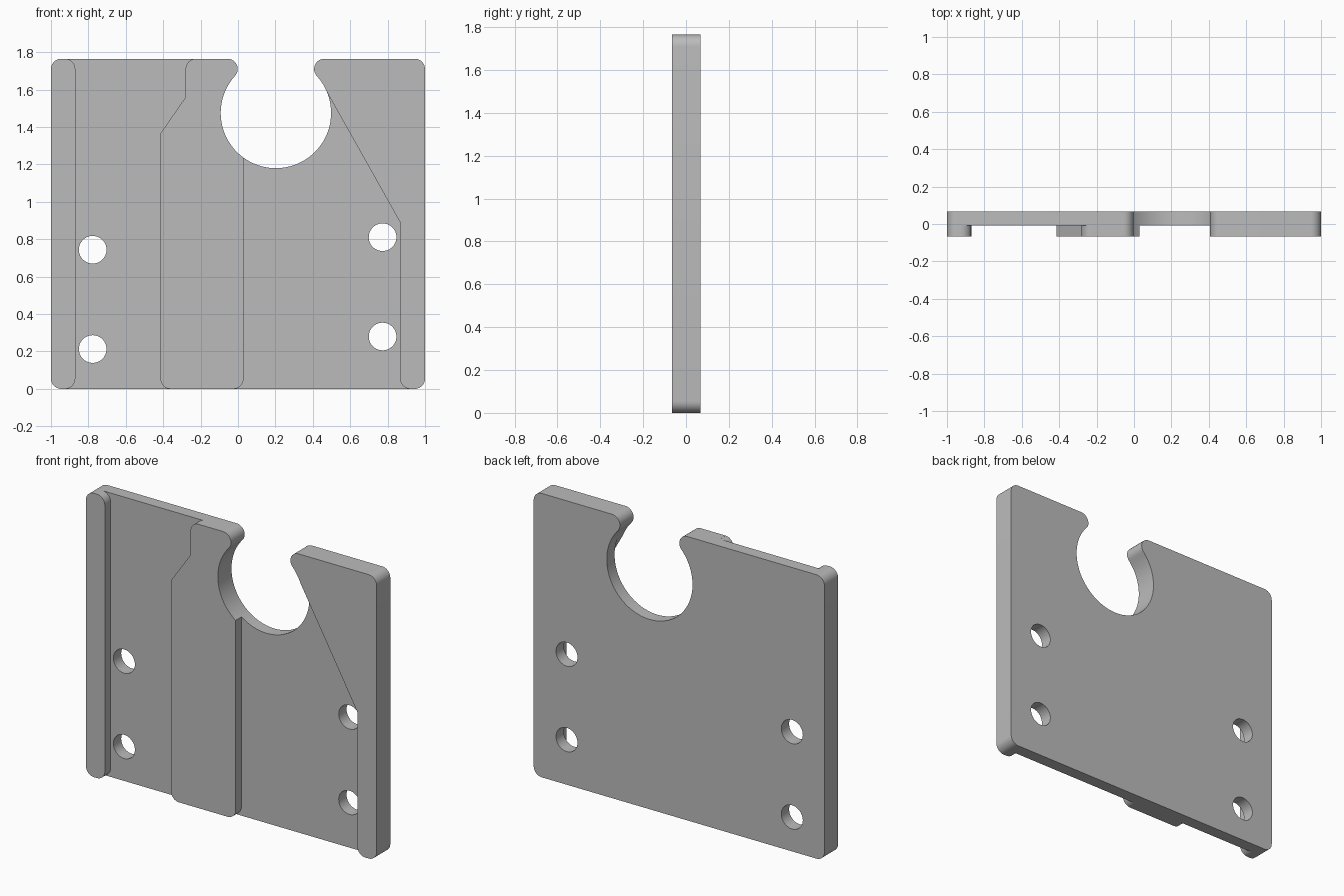
import bpy, bmesh, math

old = bpy.data.objects.get("Cube")
if old:
    bpy.data.objects.remove(old, do_unlink=True)

TOP, FRONT, STEP, BACK = 1.765, -0.066, -0.009, 0.068
R = 0.055                        # corner rounding
HI = TOP - R                     # centre height of the upper roundings
CX, CZ, CR = 0.2025, 1.475, 0.295  # clamp opening
OUT = 0.2                        # cutter overshoot


def arc(cx, cz, r, start, end, steps=10):
    """Points on an arc in the XZ plane, angles in degrees."""
    angles = [math.radians(start + (end - start) * i / steps) for i in range(steps + 1)]
    return [(cx + r * math.cos(a), cz + r * math.sin(a)) for a in angles]


def prism(name, outline, y0, y1):
    """Extrude an XZ outline from y0 to y1."""
    bm = bmesh.new()
    face = bm.faces.new([bm.verts.new((x, y0, z)) for x, z in outline])
    ext = bmesh.ops.extrude_face_region(bm, geom=[face])["geom"]
    verts = [g for g in ext if isinstance(g, bmesh.types.BMVert)]
    bmesh.ops.translate(bm, verts=verts, vec=(0, y1 - y0, 0))
    bmesh.ops.recalc_face_normals(bm, faces=bm.faces)
    mesh = bpy.data.meshes.new(name)
    bm.to_mesh(mesh)
    bm.free()
    obj = bpy.data.objects.new(name, mesh)
    bpy.context.collection.objects.link(obj)
    return obj


# Plate outline with rounded corners and the round, open-topped clamp slot
lip = math.degrees(math.asin((HI - CZ) / (CR + R)))
lip_dx = (CR + R) * math.cos(math.radians(lip))
outline = (arc(-1 + R, R, R, 270, 180) + arc(-1 + R, HI, R, 180, 90)
           + arc(CX - lip_dx, HI, R, 90, -lip, 16)
           + arc(CX, CZ, CR, 180 - lip, 360 + lip, 72)[1:-1]
           + arc(CX + lip_dx, HI, R, 180 + lip, 90, 16)
           + arc(1 - R, HI, R, 90, 0) + arc(1 - R, R, R, 0, -90))
plate = prism("clamp_plate", outline, FRONT, BACK)

# Left recess: flared mouths leave rounded ends on the edge rail and centre rib
E = 86
left_recess = (
    [(-1 + 1.4 * R, -OUT)] + arc(-0.87 - R, R, R, -E, 0)
    + arc(-0.87 - R, HI, R, 0, E) + [(-0.87 - R, TOP + OUT), (-0.28 + R, TOP + OUT)]
    + arc(-0.28 + R, HI, R, 180 - E, 180)
    + [(-0.28, 1.56), (-0.415, 1.365)]
    + arc(-0.415 + R, R, R, 180, 180 + E) + [(-0.415 + R, -OUT)])

# Right recess: its slanted edge runs tangent to the clamp opening
right_recess = (
    [(0.03 - R, -OUT)] + arc(0.03 - R, R, R, -E, 0)
    + [(0.03, 1.3), (CX, CZ), (0.459, 1.616), (0.867, 0.89)]
    + arc(0.867 + R, R, R, 180, 180 + E) + [(0.867 + R, -OUT)])

cutters = [prism("recess_cutter", left_recess, FRONT - OUT, STEP),
           prism("recess_cutter", right_recess, FRONT - OUT, STEP)]

# Four screw holes
for x, low in ((-0.777, 0.213), (0.773, 0.28)):
    for z in (low, low + 0.531):
        ring = arc(x, z, 0.074, 0, 360, 40)[:-1]
        cutters.append(prism("hole_cutter", ring, FRONT - OUT, BACK + OUT))

# Cut everything out of the plate
bpy.ops.object.select_all(action='DESELECT')
bpy.context.view_layer.objects.active = plate
plate.select_set(True)
for cutter in cutters:
    cutter.hide_render = True
    cut = plate.modifiers.new("cut", 'BOOLEAN')
    cut.operation = 'DIFFERENCE'
    cut.solver = 'EXACT'
    cut.object = cutter
    bpy.ops.object.modifier_apply(modifier=cut.name)
    bpy.data.objects.remove(cutter, do_unlink=True)

# Plain grey finish
grey = bpy.data.materials.new("plain_grey")
grey.use_nodes = True
colour = (0.5, 0.5, 0.5, 1)
grey.diffuse_color = colour
grey.node_tree.nodes["Principled BSDF"].inputs["Base Color"].default_value = colour
plate.data.materials.clear()
plate.data.materials.append(grey)
for poly in plate.data.polygons:
    poly.material_index = 0
bpy.ops.object.shade_smooth_by_angle(angle=math.radians(30))
